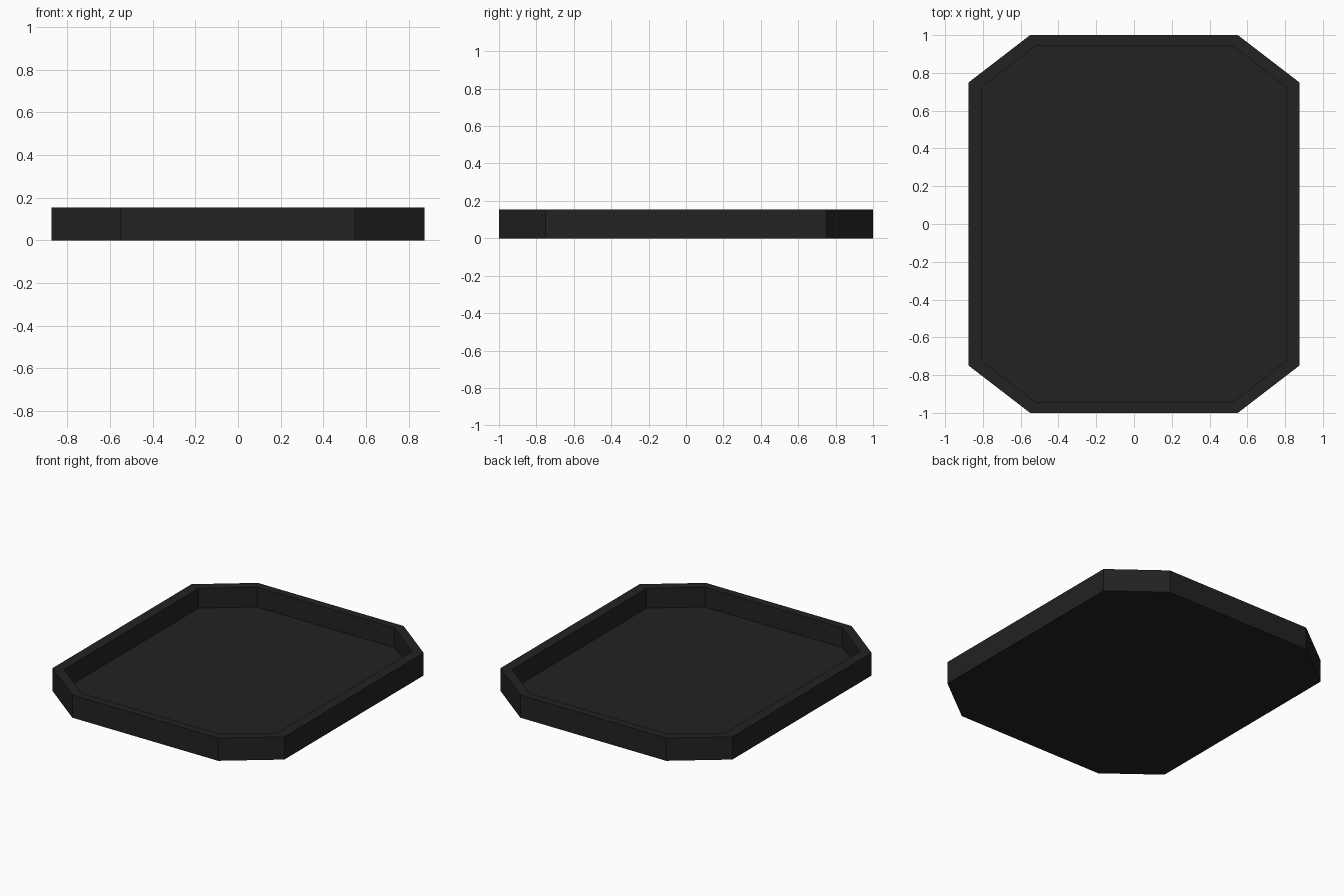
import bpy, bmesh

if "Cube" in bpy.data.objects:
    bpy.data.objects.remove(bpy.data.objects["Cube"])

H, FLOOR = 0.155, 0.02

mat = bpy.data.materials.new("charcoal black")
mat.diffuse_color = (0.016, 0.016, 0.016, 1)
mat.use_nodes = True
mat.node_tree.nodes["Principled BSDF"].inputs["Base Color"].default_value = mat.diffuse_color


def octagon(bm, x, y, cx, cy, z):
    """Chamfered rectangle ring, counter-clockwise from above."""
    pts = [(x, -cy), (x, cy), (cx, y), (-cx, y),
           (-x, cy), (-x, -cy), (-cx, -y), (cx, -y)]
    return [bm.verts.new((px, py, z)) for px, py in pts]


def bridge(bm, a, b):
    for i in range(len(a)):
        j = (i + 1) % len(a)
        bm.faces.new((a[i], a[j], b[j], b[i]))


outer = (0.875, 1.0, 0.55, 0.75)
inner = (0.805, 0.945, 0.52, 0.725)

# Shallow tray: outer wall, flat rim, inner wall, floor and underside
bm = bmesh.new()
rings = [octagon(bm, *outer, 0), octagon(bm, *outer, H),
         octagon(bm, *inner, H), octagon(bm, *inner, FLOOR)]
for a, b in zip(rings, rings[1:]):
    bridge(bm, a, b)
bm.faces.new(rings[-1])
bm.faces.new(rings[0][::-1])
bmesh.ops.recalc_face_normals(bm, faces=bm.faces)

mesh = bpy.data.meshes.new("tray")
bm.to_mesh(mesh)
bm.free()
mesh.materials.append(mat)
bpy.context.collection.objects.link(bpy.data.objects.new("tray", mesh))
